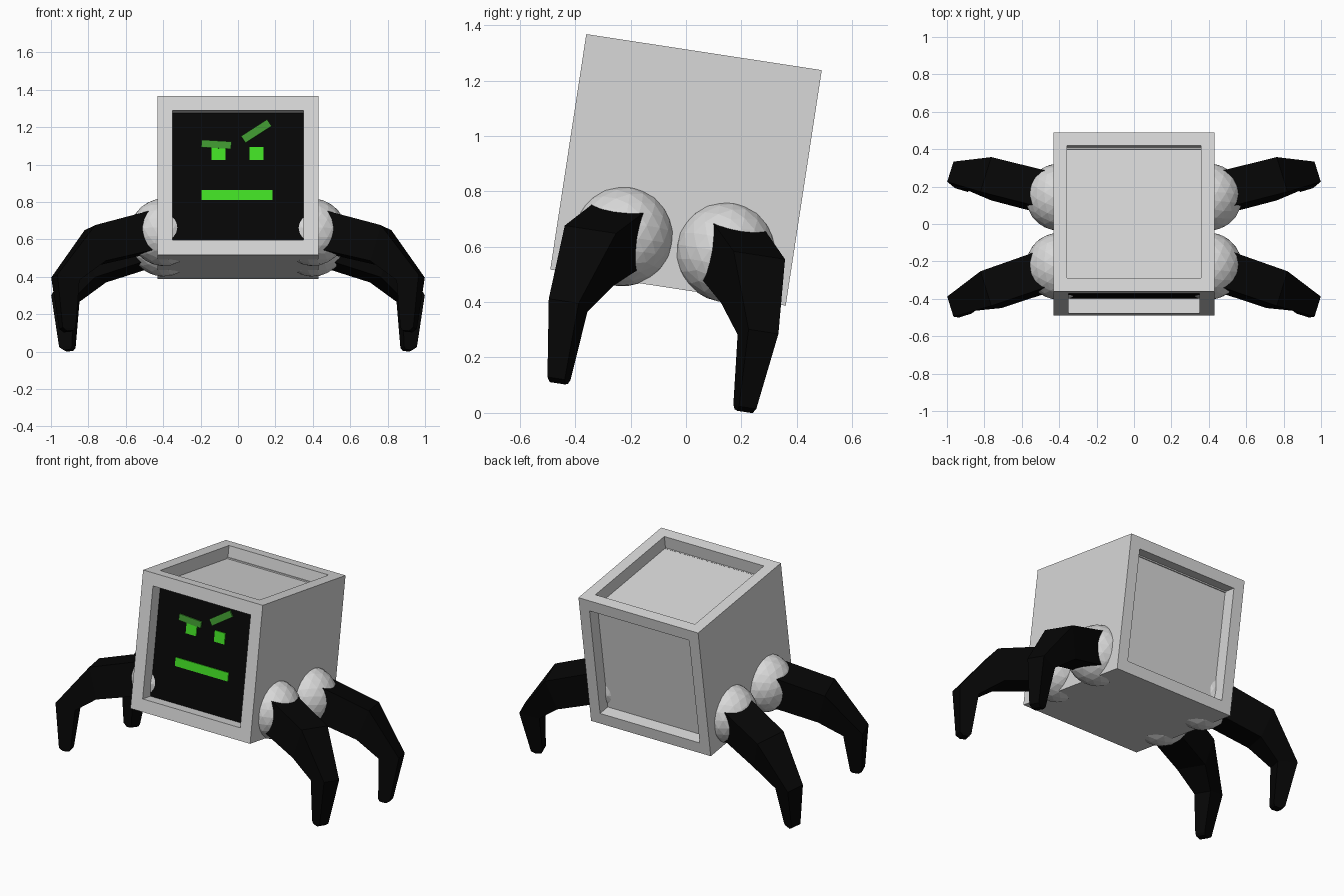
import bpy, bmesh, math
from mathutils import Matrix, Vector

if "Cube" in bpy.data.objects:
    bpy.data.objects.remove(bpy.data.objects["Cube"])

# Everything is modelled upright, then leaned back with this matrix
LEAN = Matrix.Translation((0, 0, 0.8775)) @ Matrix.Rotation(math.radians(-8.7), 4, 'X')


def material(name, rgb):
    m = bpy.data.materials.new(name)
    m.diffuse_color = (*rgb, 1)
    m.use_nodes = True
    m.node_tree.nodes["Principled BSDF"].inputs["Base Color"].default_value = m.diffuse_color
    return m


GREY = material("light grey", (0.69, 0.69, 0.69))
BLACK = material("black", (0.0018, 0.0018, 0.0018))
GREEN = material("bright green", (0.055, 0.74, 0.018))
DARK_GREEN = material("dark green", (0.05, 0.31, 0.03))


def finish(bm, name, *mats):
    bmesh.ops.recalc_face_normals(bm, faces=bm.faces)
    bm.transform(LEAN)
    me = bpy.data.meshes.new(name)
    bm.to_mesh(me)
    bm.free()
    for m in mats:
        me.materials.append(m)
    ob = bpy.data.objects.new(name, me)
    bpy.context.collection.objects.link(ob)
    return ob


# Body: cube with recessed front, top and back panels; front panel is the screen
HALF, DEPTH = 0.43, 0.08
bm = bmesh.new()
bmesh.ops.create_cube(bm, size=2 * HALF)
for d, border in (((0, -1, 0), 0.112), ((0, 0, 1), 0.102), ((0, 1, 0), 0.102)):
    d = Vector(d)
    face = max(bm.faces, key=lambda f: f.calc_center_median().dot(d))
    bmesh.ops.inset_individual(bm, faces=[face], thickness=border)
    new = bmesh.ops.extrude_discrete_faces(bm, faces=[face])["faces"][0]
    bmesh.ops.translate(bm, verts=new.verts, vec=-d * DEPTH)
    if d.y < 0:
        new.material_index = 1
        screen_walls = {f for e in new.edges for f in e.link_faces} - {new}
        for f in screen_walls:
            f.material_index = 0
finish(bm, "body", GREY, BLACK)


# Face plates on the screen
def plate(name, x, z, w, h, mat, angle=0, thick=0.006):
    bm = bmesh.new()
    bmesh.ops.create_cube(bm, size=1)
    bm.transform(Matrix.Translation((x, -HALF + DEPTH - thick / 2, z))
                 @ Matrix.Rotation(math.radians(-angle), 4, 'Y')
                 @ Matrix.Diagonal((w, thick, h, 1)))
    finish(bm, name, mat)


plate("left_eye", -0.103, 0.13, 0.075, 0.07, GREEN)
plate("right_eye", 0.10, 0.13, 0.075, 0.07, GREEN)
plate("mouth", -0.005, -0.095, 0.38, 0.054, GREEN)
plate("left_brow", -0.116, 0.178, 0.16, 0.04, DARK_GREEN, -3.5, 0.009)
plate("right_brow", 0.098, 0.25, 0.166, 0.043, DARK_GREEN, 33, 0.009)

# Legs: tapering four-sided claws swept through root, knee, ankle and tip
HIP = Vector((0.39, 0.187, -0.271))
SPLAY = math.radians(17.1)
# (top reach, top z), (underside reach, underside z), half width, sideways shift
RINGS = [((0.03, -0.148), (0.04, -0.37), 0.10, 0),
         ((0.42, -0.265), (0.36, -0.455), 0.098, -0.002),
         ((0.618, -0.535), (0.495, -0.56), 0.057, -0.004),
         ((0.580, -0.815), (0.508, -0.812), 0.033, -0.008),
         ((0.555, -0.832), (0.518, -0.828), 0.029, -0.008)]


def leg_point(s, t, z, sx, sy):
    x = HIP.x + s * math.cos(SPLAY) - t * math.sin(SPLAY)
    y = HIP.y + s * math.sin(SPLAY) + t * math.cos(SPLAY)
    return (sx * x, sy * y, z)


for sx, side in ((1, "right"), (-1, "left")):
    for sy, end in ((-1, "front"), (1, "back")):
        # Ball joint
        bm = bmesh.new()
        bmesh.ops.create_icosphere(bm, subdivisions=3, radius=0.181)
        bm.transform(Matrix.Translation((sx * (HIP.x + 0.008), sy * HIP.y, HIP.z)))
        finish(bm, f"{end}_{side}_joint", GREY)
        # Claw
        bm = bmesh.new()
        rings = []
        for (s1, z1), (s0, z0), w, t in RINGS:
            corners = ((s1, t - w, z1), (s1, t + w, z1), (s0, t + w, z0), (s0, t - w, z0))
            rings.append([bm.verts.new(leg_point(*c, sx, sy)) for c in corners])
        for a, b in zip(rings, rings[1:]):
            for i in range(4):
                j = (i + 1) % 4
                bm.faces.new((a[i], a[j], b[j], b[i]))
        bm.faces.new(rings[0])
        bm.faces.new(rings[-1])
        finish(bm, f"{end}_{side}_leg", BLACK)
